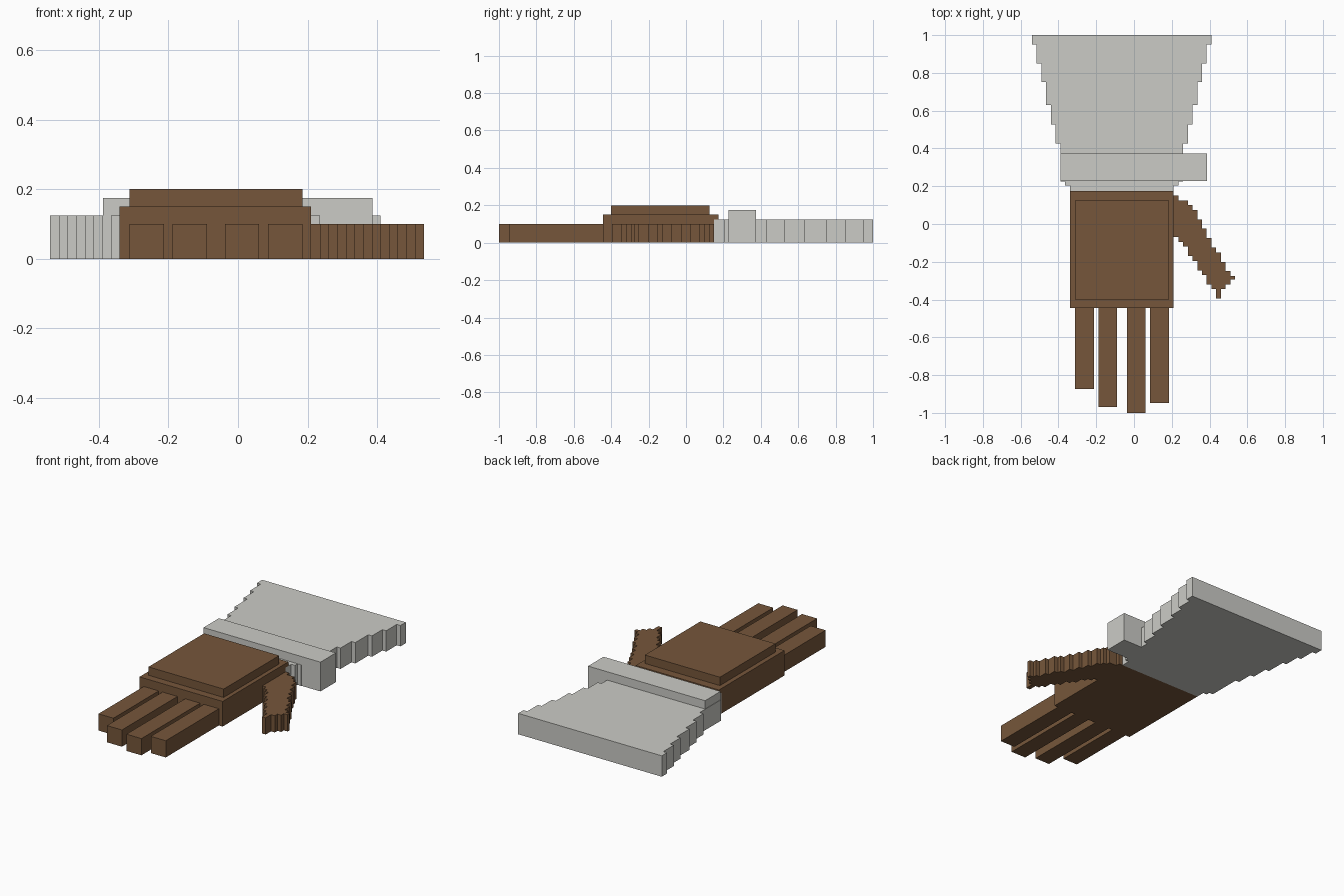
import bpy, bmesh
from mathutils import Vector

if "Cube" in bpy.data.objects:
    bpy.data.objects.remove(bpy.data.objects["Cube"])


def material(name, rgb):
    m = bpy.data.materials.new(name)
    m.diffuse_color = (*rgb, 1)
    m.use_nodes = True
    m.node_tree.nodes["Principled BSDF"].inputs["Base Color"].default_value = m.diffuse_color
    return m


BROWN = material("brown leather", (0.182, 0.094, 0.043))
GREY = material("light grey cuff", (0.60, 0.60, 0.565))


def prism(name, points, direction, mat):
    """Extrude a closed flat outline along a direction."""
    bm = bmesh.new()
    face = bm.faces.new([bm.verts.new(p) for p in points])
    out = bmesh.ops.extrude_face_region(bm, geom=[face], use_keep_orig=True)
    verts = [v for v in out["geom"] if isinstance(v, bmesh.types.BMVert)]
    bmesh.ops.translate(bm, verts=verts, vec=Vector(direction))
    bmesh.ops.recalc_face_normals(bm, faces=bm.faces)
    mesh = bpy.data.meshes.new(name)
    bm.to_mesh(mesh)
    bm.free()
    mesh.materials.append(mat)
    obj = bpy.data.objects.new(name, mesh)
    bpy.context.collection.objects.link(obj)
    return obj


def box(name, x0, x1, y0, y1, z0, z1, mat):
    pts = [(x0, y0, z0), (x1, y0, z0), (x1, y1, z0), (x0, y1, z0)]
    return prism(name, pts, (0, 0, z1 - z0), mat)


def clean(pts):
    """Drop consecutive repeated points of an outline."""
    return [p for i, p in enumerate(pts) if p != pts[i - 1]]


# Palm: side profile with a small lip over the wrist, and a raised back plate
side = [(-0.445, 0), (0.15, 0), (0.15, 0.125), (0.175, 0.125),
        (0.175, 0.15), (-0.445, 0.15)]
prism("palm", [(-0.34, y, z) for y, z in side], (0.55, 0, 0), BROWN)
box("back_of_hand_plate", -0.312, 0.185, -0.40, 0.125, 0.15, 0.20, BROWN)

# Four fingers
fingers = [("little_finger", -0.312, -0.873), ("ring_finger", -0.188, -0.97),
           ("middle_finger", -0.038, -1.0), ("index_finger", 0.086, -0.947)]
for name, x, tip in fingers:
    box(name, x, x + 0.099, tip, -0.445, 0, 0.10, BROWN)

# Thumb: stepped outline from columns of (upper y, lower y)
columns = [(.15, -.07), (.125, -.095), (.125, -.12), (.10, -.17), (.075, -.195),
           (.025, -.245), (-.025, -.27), (-.075, -.32), (-.125, -.345),
           (-.15, -.395), (-.20, -.345), (-.25, -.32), (-.275, -.295)]
STEP = 0.025
upper, lower = [], []
for i, (top, bottom) in enumerate(columns):
    x0, x1 = 0.21 + STEP * i, 0.21 + STEP * (i + 1)
    upper += [(x0, top, 0), (x1, top, 0)]
    lower += [(x0, bottom, 0), (x1, bottom, 0)]
prism("thumb", clean(upper + lower[::-1]), (0, 0, 0.10), BROWN)

# Cuff: flares in even steps, symmetric about its own centre line
CX = -0.065
levels = [0.15, 0.203, 0.226, 0.427, 0.527, 0.63, 0.752, 0.85, 0.95, 1.0]
right, left = [], []
for i in range(len(levels) - 1):
    half = 0.275 + STEP * i
    for y in (levels[i], levels[i + 1]):
        right.append((CX + half, y, 0))
        left.append((CX - half, y, 0))
prism("cuff", right + left[::-1], (0, 0, 0.125), GREY)

# Raised band around the wrist
box("wrist_band", -0.388, 0.386, 0.228, 0.374, 0, 0.175, GREY)
